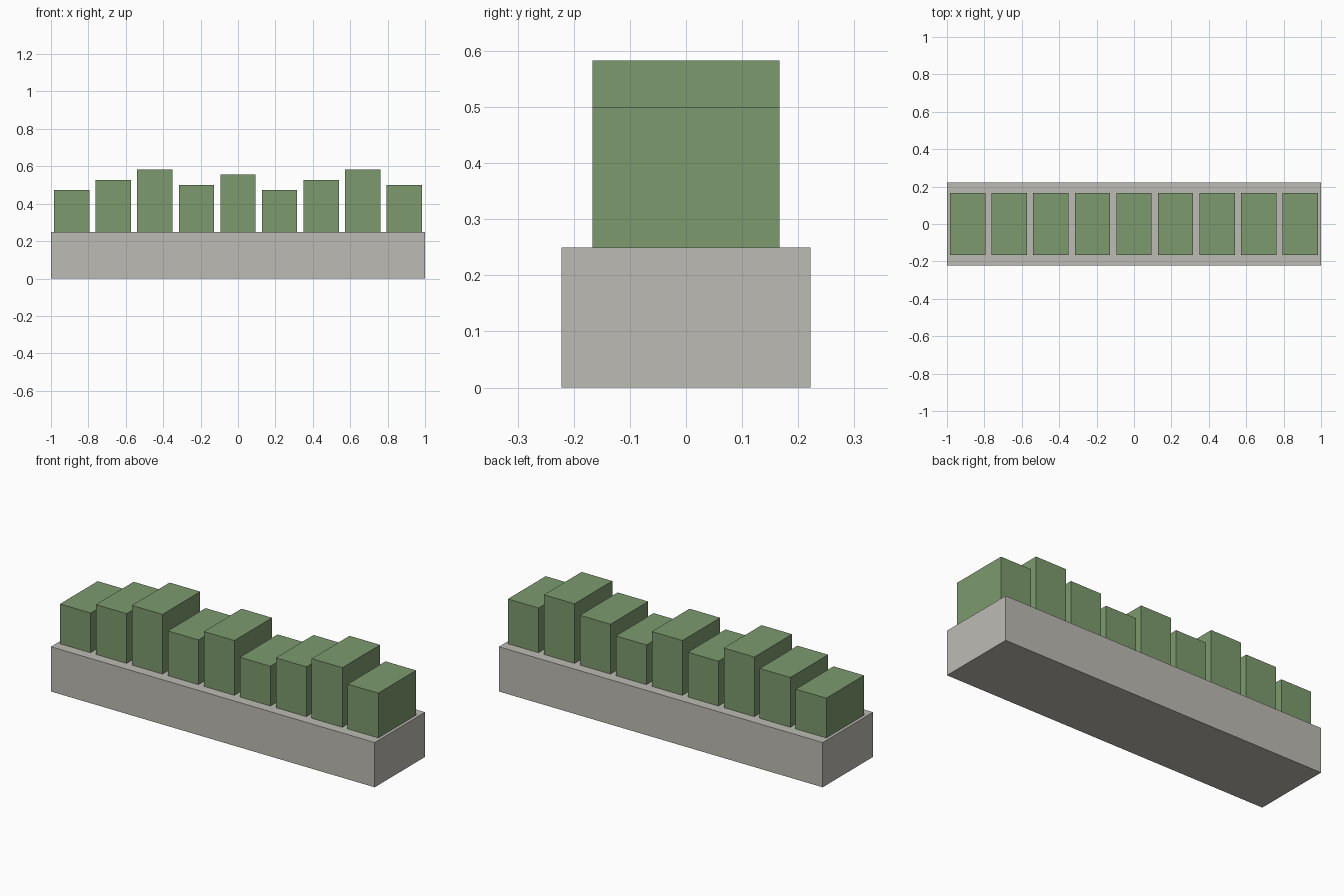
import bpy

cube = bpy.data.objects.get("Cube")
if cube:
    bpy.data.objects.remove(cube, do_unlink=True)


def material(name, rgb):
    m = bpy.data.materials.new(name)
    m.use_nodes = True
    m.diffuse_color = (*rgb, 1)
    m.node_tree.nodes["Principled BSDF"].inputs["Base Color"].default_value = (*rgb, 1)
    return m


def box(name, x, width, depth, z0, z1, mat):
    bpy.ops.mesh.primitive_cube_add(size=1, location=(x, 0, (z0 + z1) / 2))
    ob = bpy.context.object
    ob.name = name
    ob.scale = (width, depth, z1 - z0)
    bpy.ops.object.transform_apply(location=False, rotation=False, scale=True)
    ob.data.materials.append(mat)
    return ob


stone = material("warm grey stone", (0.515, 0.497, 0.456))
leaf = material("leaf green", (0.205, 0.323, 0.156))

# Stone planter trough
RIM = 0.25
box("planter", 0, 2.0, 0.444, 0, RIM, stone)

# Row of clipped shrubs of varying height, evenly spaced
tops = [0.472, 0.528, 0.583, 0.5, 0.556, 0.472, 0.528, 0.583, 0.5]
PITCH = 2.0 / len(tops)
for i, top in enumerate(tops):
    box(f"shrub_{i + 1}", (i - 4) * PITCH, 0.189, 0.333, RIM, top, leaf)
